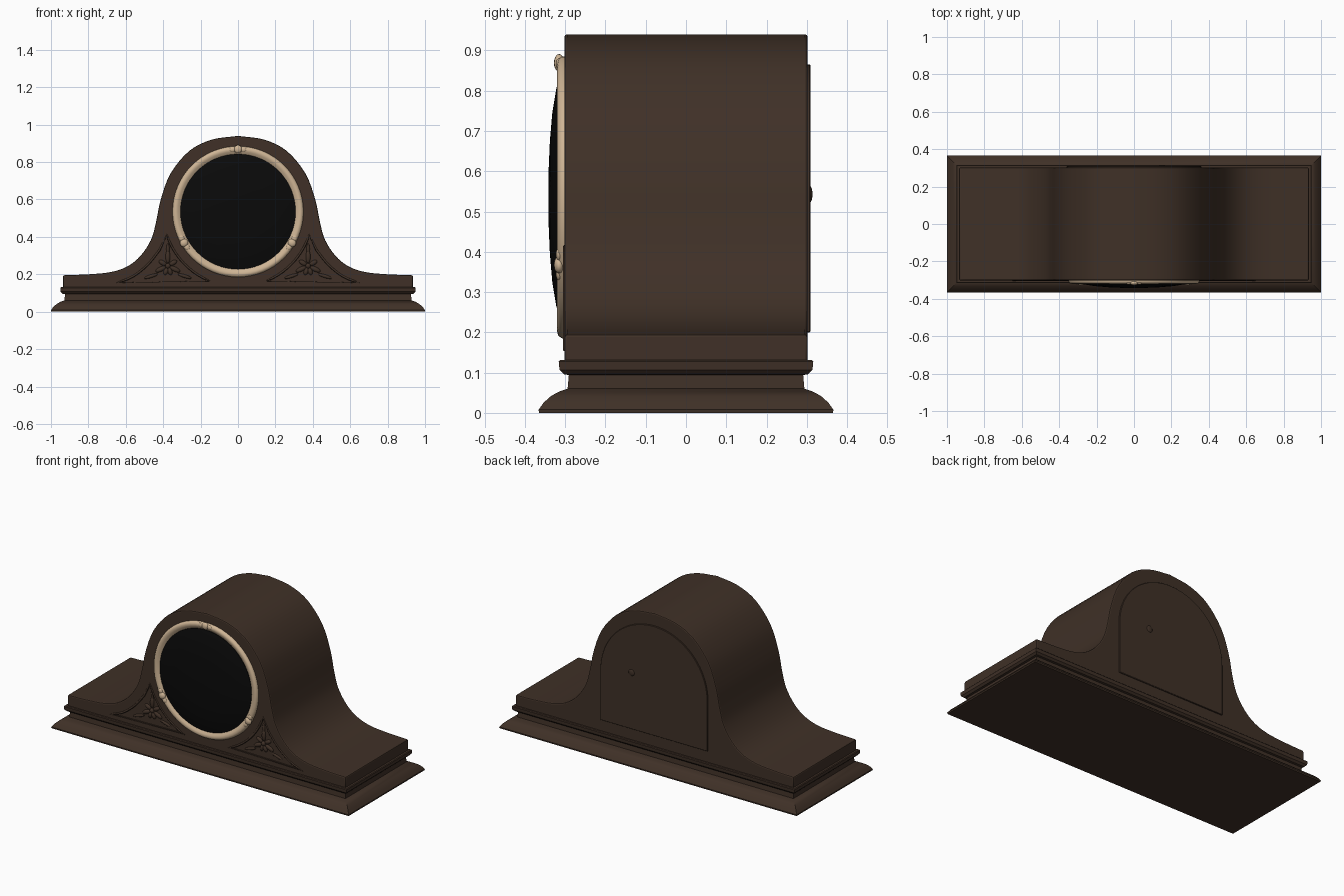
import bpy, bmesh, math
from mathutils import Vector, Matrix

if "Cube" in bpy.data.objects:
    bpy.data.objects.remove(bpy.data.objects["Cube"])


def material(name, rgb, rough=0.6):
    m = bpy.data.materials.new(name)
    m.use_nodes = True
    m.diffuse_color = (*rgb, 1)
    b = m.node_tree.nodes["Principled BSDF"]
    b.inputs["Base Color"].default_value = (*rgb, 1)
    b.inputs["Roughness"].default_value = rough
    return m


wood = material("dark walnut", (0.05, 0.03, 0.02))
brass = material("pale brass", (0.62, 0.46, 0.3))
black = material("black glass", (0.003, 0.003, 0.003))

DIAL_Z = 0.535


def finish(name, bm, mat, angle=35):
    bmesh.ops.recalc_face_normals(bm, faces=bm.faces)
    me = bpy.data.meshes.new(name)
    bm.to_mesh(me)
    bm.free()
    ob = bpy.data.objects.new(name, me)
    bpy.context.collection.objects.link(ob)
    me.materials.append(mat)
    select(ob)
    bpy.ops.object.shade_smooth_by_angle(angle=math.radians(angle))
    return ob


def select(ob):
    bpy.ops.object.select_all(action='DESELECT')
    ob.select_set(True)
    bpy.context.view_layer.objects.active = ob


def loft(rings, closed=False):
    """Skin a list of point rings; cap the ends unless closed."""
    bm = bmesh.new()
    rows = [[bm.verts.new(p) for p in r] for r in rings]
    n = len(rows[0])
    pairs = list(zip(rows, rows[1:])) + ([(rows[-1], rows[0])] if closed else [])
    for a, b in pairs:
        for i in range(n):
            j = (i + 1) % n
            bm.faces.new((a[i], a[j], b[j], b[i]))
    if not closed:
        bm.faces.new(rows[0])
        bm.faces.new(rows[-1])
    return bm


def prism(name, pts, y0, y1, mat=wood):
    return finish(name, loft([[(x, y, z) for x, z in pts] for y in (y0, y1)]), mat)


def apply_mod(ob, kind, **props):
    select(ob)
    m = ob.modifiers.new(kind, kind)
    for k, v in props.items():
        setattr(m, k, v)
    bpy.ops.object.modifier_apply(modifier=m.name)


def smooth_path(pts, steps=4):
    """Catmull-Rom through the points."""
    p = [Vector(q) for q in pts]
    p = [2 * p[0] - p[1]] + p + [2 * p[-1] - p[-2]]
    out = []
    for a, b, c, d in zip(p, p[1:], p[2:], p[3:]):
        for k in range(steps):
            t = k / steps
            out.append(0.5 * (2 * b + (c - a) * t + (2 * a - 5 * b + 4 * c - d) * t * t
                              + (3 * b - a - 3 * c + d) * t ** 3))
    return [tuple(q) for q in out] + [tuple(pts[-1])]


def lathe(name, profile, mat, n=64, closed=False):
    """Spin (radius, y) points about the dial axis."""
    rings = [[(r * math.cos(2 * math.pi * i / n), y, DIAL_Z + r * math.sin(2 * math.pi * i / n))
              for i in range(n)] for r, y in profile]
    return finish(name, loft(rings, closed), mat, 50)


def blobs(name, items, mat):
    """Ellipsoids given as (x, y, z, half sizes, turn about y)."""
    bm = bmesh.new()
    for x, y, z, size, turn in items:
        mtx = (Matrix.Translation((x, y, z)) @ Matrix.Rotation(turn, 4, 'Y')
               @ Matrix.Diagonal((*size, 1)))
        bmesh.ops.create_uvsphere(bm, u_segments=14, v_segments=8, radius=1, matrix=mtx)
    return finish(name, bm, mat, 60)


# Stepped base moulding: (half depth, height), corners mitred
profile = [(0.365, 0), (0.366, 0.008), (0.353, 0.026), (0.335, 0.042), (0.315, 0.053),
           (0.294, 0.06), (0.291, 0.094), (0.303, 0.096), (0.314, 0.107), (0.316, 0.127),
           (0.312, 0.131), (0.295, 0.132)]
finish("base_moulding", loft([[(sx * (d + 0.634), sy * d, z) for sx, sy in
                               ((1, 1), (-1, 1), (-1, -1), (1, -1))] for d, z in profile]), wood)

# Humped case body
half = smooth_path([(0.935, 0.195), (0.8, 0.2), (0.68, 0.212), (0.59, 0.243), (0.52, 0.3),
                    (0.465, 0.385), (0.438, 0.48), (0.413, 0.6), (0.36, 0.74), (0.26, 0.86),
                    (0.14, 0.92), (0, 0.94)])
outline = [(0.935, 0.125)] + half + [(-x, z) for x, z in half[-2::-1]] + [(-0.935, 0.125)]
body = prism("case_body", outline, -0.302, 0.302)
apply_mod(body, 'BEVEL', width=0.007, segments=2, limit_method='ANGLE',
          angle_limit=math.radians(50))

# Sunken corner panels with a raised border and carved leaf spray
outer = smooth_path([(0.645, 0.155), (0.56, 0.19), (0.48, 0.255), (0.42, 0.33)], 3)
arc = [(0.4 * math.cos(a), DIAL_Z + 0.4 * math.sin(a)) for a in
       [math.radians(-18 - 50 * i / 10) for i in range(11)]]
panel = outer + arc
for side, label in ((1, "left"), (-1, "right")):
    pts = [(side * x, z) for x, z in panel]
    cutter = prism("panel_cutter", pts, -0.35, -0.287)
    cutter.hide_render = True
    apply_mod(body, 'BOOLEAN', operation='DIFFERENCE', solver='EXACT', object=cutter)
    bpy.data.objects.remove(cutter)

    cu = bpy.data.curves.new(label + "_panel_border", 'CURVE')
    cu.dimensions = '3D'
    cu.bevel_depth = 0.006
    cu.bevel_resolution = 2
    sp = cu.splines.new('POLY')
    sp.points.add(len(pts) - 1)
    for p, (x, z) in zip(sp.points, pts):
        p.co = (x, -0.3, z, 1)
    sp.use_cyclic_u = True
    cu.materials.append(wood)
    bpy.context.collection.objects.link(bpy.data.objects.new(label + "_panel_border", cu))

    cx, cz = side * 0.375, 0.245
    leaves = [(cx, -0.29, cz, (0.014, 0.012, 0.014), 0)]
    for deg, length in ((0, 0.048), (60, 0.032), (-60, 0.032), (115, 0.042), (-115, 0.042),
                        (160, 0.03), (-160, 0.03)):
        a = math.radians(deg)
        leaves.append((cx + math.sin(a) * length, -0.287, cz + math.cos(a) * length,
                       (0.013, 0.011, length * 0.72), a))
    for s in (-1, 1):
        leaves.append((cx + s * 0.09, -0.287, 0.19, (0.04, 0.008, 0.009), s * 0.3))
    leaves.append((cx, -0.287, 0.335, (0.009, 0.008, 0.03), 0))
    blobs(label + "_leaf_carving", leaves, wood)

body.data.materials.clear()
body.data.materials.append(wood)
select(body)
bpy.ops.object.shade_smooth_by_angle(angle=math.radians(35))

# Dial bezel and domed glass
lathe("dial_bezel", [(0.35, -0.295), (0.35, -0.308), (0.344, -0.317), (0.333, -0.32),
                     (0.322, -0.317), (0.312, -0.31), (0.305, -0.306), (0.305, -0.295)],
      brass, closed=True)
lathe("dial_glass", [(0.308, -0.3), (0.308, -0.311), (0.27, -0.322), (0.21, -0.332),
                     (0.14, -0.338), (0.07, -0.341), (0.01, -0.342)], black)

# Three bead ornaments on the bezel
orn = []
for deg in (90, 210, 330):
    a = math.radians(deg)
    for off, r, size in ((0, 0.334, 0.022), (0.085, 0.333, 0.014), (-0.085, 0.333, 0.014)):
        orn.append((r * math.cos(a + off), -0.315, DIAL_Z + r * math.sin(a + off),
                    (size * (1 if off == 0 else 1.3), 0.013 if off == 0 else 0.008, size),
                    math.pi / 2 - a - off))
blobs("bezel_ornaments", orn, brass)

# Arched back door with a small knob
R, spring = 0.36, 0.505
arch = [(-R, 0.2), (R, 0.2)] + [(R * math.cos(math.pi * i / 40), spring + R * math.sin(math.pi * i / 40))
                                for i in range(41)]
door = prism("back_door", arch, 0.295, 0.309)
apply_mod(door, 'BEVEL', width=0.002, segments=1, limit_method='ANGLE')
blobs("door_knob", [(0.15, 0.308, 0.543, (0.02, 0.006, 0.02), 0)], wood)
